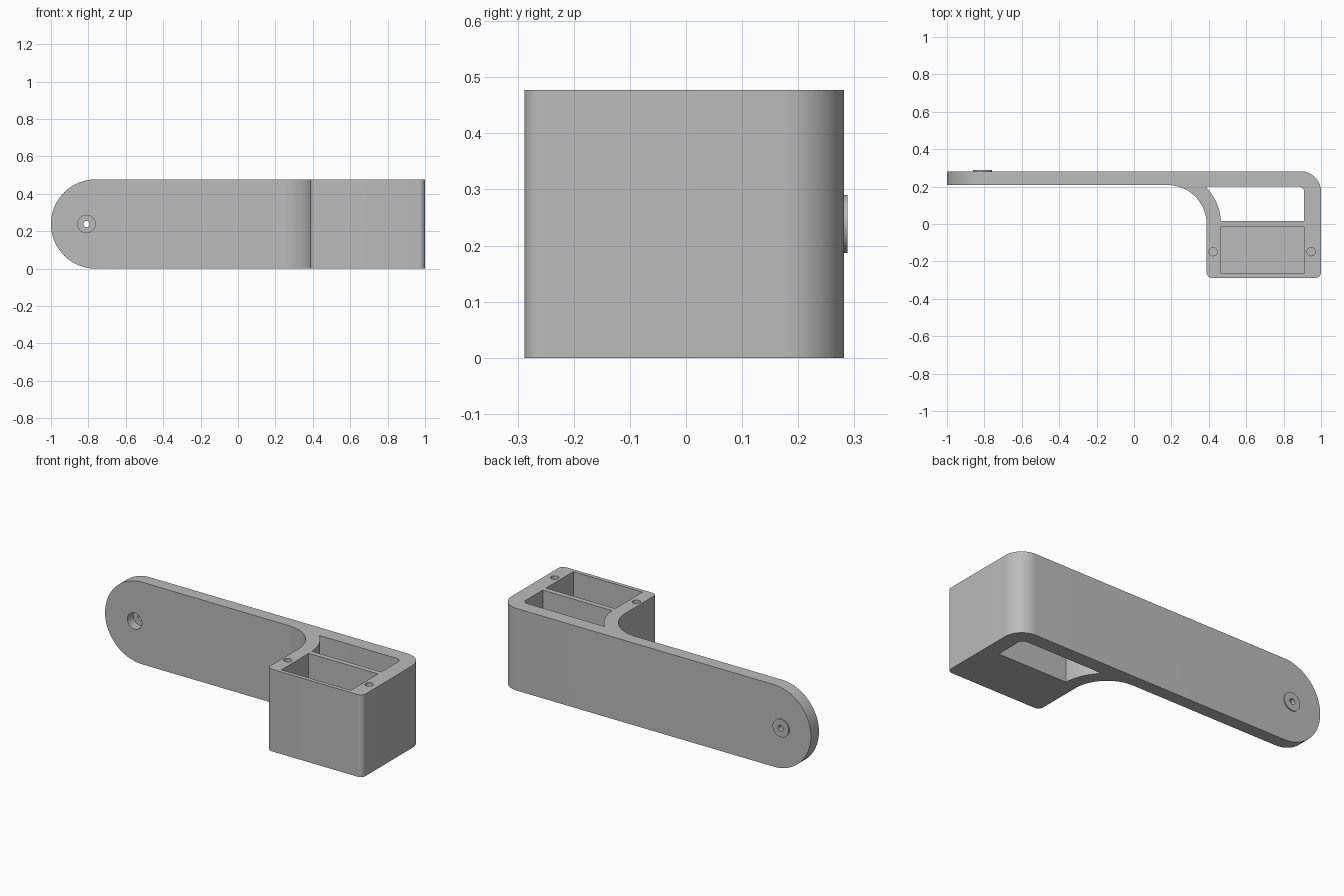
import bpy
import bmesh
from math import sin, cos, pi, radians, asin
from mathutils import Vector

if "Cube" in bpy.data.objects:
    bpy.data.objects.remove(bpy.data.objects["Cube"], do_unlink=True)

H = 0.477            # height of the bracket
MID = H / 2
BACK, FRONT = 0.282, -0.288
PLATE = 0.208        # front face of the arm
PIN_X = -0.81

grey = bpy.data.materials.new("grey plastic")
grey.use_nodes = True
grey.diffuse_color = (0.5, 0.5, 0.5, 1)
grey.node_tree.nodes["Principled BSDF"].inputs["Base Color"].default_value = (0.5, 0.5, 0.5, 1)


def arc(cx, cy, r, start, end, steps=16):
    """Points along an arc, angles in degrees."""
    angles = [radians(start + (end - start) * i / steps) for i in range(steps + 1)]
    return [(cx + r * cos(a), cy + r * sin(a)) for a in angles]


def prism(name, outline, lo, hi, axis="Z"):
    """Extrude a closed outline along z (outline in x, y) or y (outline in x, z)."""
    place = (lambda u, v, d: Vector((u, v, d))) if axis == "Z" else (lambda u, v, d: Vector((u, d, v)))
    bm = bmesh.new()
    face = bm.faces.new([bm.verts.new(place(u, v, lo)) for u, v in outline])
    out = bmesh.ops.extrude_face_region(bm, geom=[face])
    top = [g for g in out["geom"] if isinstance(g, bmesh.types.BMVert)]
    bmesh.ops.translate(bm, verts=top, vec=place(0, 0, hi - lo))
    bmesh.ops.recalc_face_normals(bm, faces=bm.faces)
    mesh = bpy.data.meshes.new(name)
    bm.to_mesh(mesh)
    bm.free()
    mesh.materials.append(grey)
    obj = bpy.data.objects.new(name, mesh)
    bpy.context.collection.objects.link(obj)
    return obj


def disc(name, u, v, r, lo, hi, axis):
    return prism(name, arc(u, v, r, 0, 360, 32)[:-1], lo, hi, axis)


def combine(target, tool, operation="DIFFERENCE"):
    """Apply a boolean and discard the tool."""
    tool.hide_render = True
    mod = target.modifiers.new("boolean", "BOOLEAN")
    mod.operation, mod.solver, mod.object = operation, "EXACT", tool
    bpy.ops.object.select_all(action="DESELECT")
    bpy.context.view_layer.objects.active = target
    target.select_set(True)
    bpy.ops.object.modifier_apply(modifier=mod.name)
    bpy.data.objects.remove(tool, do_unlink=True)


# Arm and box in one plan outline, joined by a concave fillet
plan = [(-1.2, BACK), (-1.2, PLATE)]
plan += arc(0.18, 0, PLATE, 90, 0, 24)
plan += arc(0.418, FRONT + 0.03, 0.03, 180, 270, 8)
plan += arc(0.97, FRONT + 0.03, 0.03, 270, 360, 8)
plan += arc(0.89, BACK - 0.11, 0.11, 0, 90)
bracket = prism("bracket", plan, -0.1, H + 0.1)

# Rounded free end of the arm
side = [(1.2, 0), (1.2, H)] + arc(MID - 1, MID, MID, 90, 270, 48)
combine(bracket, prism("end_shape", side, -0.5, 0.5, "Y"), "INTERSECT")

# Raised boss on the back of the arm
combine(bracket, disc("boss", PIN_X, MID, 0.052, BACK - 0.01, 0.288, "Y"), "UNION")

# Open window behind the box, following the fillet
a0, a1 = asin(0.015 / 0.285), asin(0.2 / 0.285)
window = arc(0.18, 0, 0.285, a1 * 180 / pi, a0 * 180 / pi, 12)
window += [(0.91, 0.015)] + arc(0.88, 0.17, 0.03, 0, 90, 8)
combine(bracket, prism("window_cutter", window, -0.1, H + 0.1))

# Blind pocket in the box
pocket = [(0.465, -0.265), (0.91, -0.265), (0.91, -0.015), (0.465, -0.015)]
combine(bracket, prism("pocket_cutter", pocket, 0.07, H + 0.1))

# Screw holes beside the pocket
for x in (0.423, 0.947):
    combine(bracket, disc("screw_cutter", x, -0.148, 0.022, H - 0.2, H + 0.1, "Z"))

# Counterbore and through hole in the arm
combine(bracket, disc("counterbore_cutter", PIN_X, MID, 0.047, 0.1, 0.262, "Y"))
combine(bracket, disc("hole_cutter", PIN_X, MID, 0.017, 0.1, 0.4, "Y"))

bpy.ops.object.shade_smooth_by_angle(angle=radians(30))
